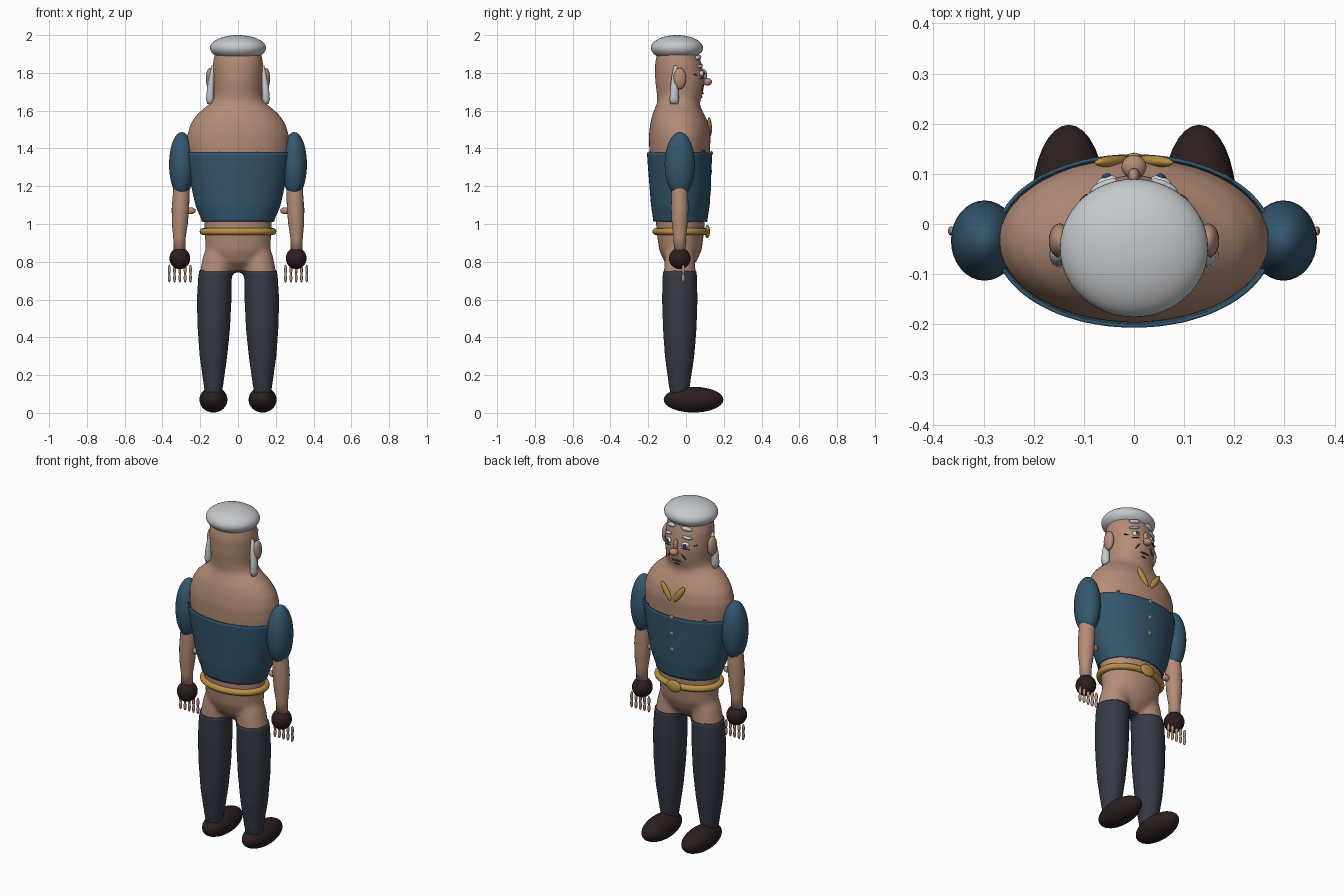
import bpy, bmesh, math
from mathutils import Matrix, Vector, Euler
from mathutils.bvhtree import BVHTree

cube = bpy.data.objects.get("Cube")
if cube:
    bpy.data.objects.remove(cube, do_unlink=True)


def material(name, rgb):
    m = bpy.data.materials.new(name)
    m.use_nodes = True
    m.diffuse_color = (*rgb, 1)
    m.node_tree.nodes["Principled BSDF"].inputs["Base Color"].default_value = (*rgb, 1)
    return m


skin = material("skin", (0.46, 0.265, 0.185))
grey = material("pale_grey", (0.56, 0.58, 0.6))
blue = material("shirt_blue", (0.034, 0.095, 0.155))
slate = material("trouser_slate", (0.036, 0.042, 0.06))
brown = material("dark_brown", (0.026, 0.013, 0.014))
gold = material("gold", (0.5, 0.28, 0.06))
white = material("eye_white", (0.75, 0.75, 0.72))
iris_blue = material("iris_blue", (0.02, 0.06, 0.2))
crease = material("crease_brown", (0.08, 0.035, 0.025))


def finish(name, bm, mat):
    bmesh.ops.recalc_face_normals(bm, faces=bm.faces[:])
    for f in bm.faces:
        f.smooth = True
    me = bpy.data.meshes.new(name)
    bm.to_mesh(me)
    bm.free()
    me.materials.append(mat)
    ob = bpy.data.objects.new(name, me)
    bpy.context.scene.collection.objects.link(ob)
    return ob


def ball(name, mat, loc, radii, rot=(0, 0, 0), segs=24):
    bm = bmesh.new()
    mtx = Matrix.LocRotScale(Vector(loc), Euler(rot), Vector(radii))
    bmesh.ops.create_uvsphere(bm, u_segments=segs, v_segments=segs // 2, radius=1, matrix=mtx)
    return finish(name, bm, mat)


def loft(bm, rings, n=32):
    """Skin a stack of ellipses given as (z, cx, rx, cy, ry)."""
    loops = []
    for z, cx, rx, cy, ry in rings:
        loops.append([bm.verts.new((cx + rx * math.cos(math.tau * i / n),
                                    cy + ry * math.sin(math.tau * i / n), z)) for i in range(n)])
    for a, b in zip(loops, loops[1:]):
        for i in range(n):
            bm.faces.new((a[i], a[(i + 1) % n], b[(i + 1) % n], b[i]))
    bm.faces.new(loops[0][::-1])
    bm.faces.new(loops[-1])


# Body: trunk, head and legs fused into one skin
trunk = [  # z, half width, back y, front y
    (0.75, 0.05, -0.06, 0.01), (0.8, 0.13, -0.115, 0.055), (0.86, 0.17, -0.142, 0.083),
    (0.95, 0.178, -0.155, 0.095), (1.02, 0.178, -0.16, 0.1), (1.1, 0.213, -0.172, 0.112),
    (1.2, 0.235, -0.18, 0.118), (1.3, 0.255, -0.188, 0.122), (1.4, 0.27, -0.195, 0.127),
    (1.47, 0.27, -0.197, 0.132), (1.53, 0.252, -0.19, 0.122), (1.58, 0.218, -0.178, 0.098),
    (1.62, 0.172, -0.162, 0.075), (1.65, 0.135, -0.152, 0.075), (1.69, 0.127, -0.155, 0.09),
    (1.76, 0.132, -0.164, 0.1), (1.85, 0.134, -0.165, 0.083), (1.92, 0.12, -0.15, 0.06)]
leg = [(0.09, 0.13, 0.038, -0.035, 0.042), (0.15, 0.13, 0.047, -0.035, 0.052),
       (0.3, 0.13, 0.068, -0.034, 0.073), (0.45, 0.128, 0.081, -0.033, 0.084),
       (0.6, 0.126, 0.086, -0.033, 0.089), (0.72, 0.122, 0.084, -0.033, 0.086),
       (0.82, 0.108, 0.08, -0.033, 0.08), (0.92, 0.085, 0.07, -0.033, 0.07)]
bm = bmesh.new()
loft(bm, [(z, 0, rx, (a + b) / 2, (b - a) / 2) for z, rx, a, b in trunk])
for s in (-1, 1):
    loft(bm, [(z, s * cx, rx, cy, ry) for z, cx, rx, cy, ry in leg])
body = finish("body", bm, skin)
mod = body.modifiers.new("fuse", "REMESH")
mod.mode, mod.voxel_size, mod.use_smooth_shade = "VOXEL", 0.014, True
mod = body.modifiers.new("soften", "SMOOTH")
mod.factor, mod.iterations = 0.5, 5
bpy.context.view_layer.update()
fused = bpy.data.meshes.new_from_object(body.evaluated_get(bpy.context.evaluated_depsgraph_get()))
body.modifiers.clear()
body.data = fused
bm = bmesh.new()
bm.from_mesh(fused)
tree = BVHTree.FromBMesh(bm)
bm.free()


# Shirt and trousers: regions of the body lifted off the skin
def garment(name, mat, low, high, lift):
    bm = bmesh.new()
    bm.from_mesh(fused)
    bm.normal_update()
    bmesh.ops.delete(bm, geom=[f for f in bm.faces if not low < f.calc_center_median().z < high],
                     context="FACES")
    offsets = [(v, v.normal.copy()) for v in bm.verts]
    for v, nrm in offsets:
        v.co += nrm * lift
    ob = finish(name, bm, mat)
    ob.data.materials.clear()
    ob.data.materials.append(mat)
    rim = ob.modifiers.new("rim", "SOLIDIFY")
    rim.thickness, rim.offset = lift, -1


garment("shirt", blue, 1.012, 1.385, 0.007)
garment("trousers", slate, 0.05, 0.752, 0.006)

# Arms, hands, feet and side hair, mirrored
for s, side in ((1, "left"), (-1, "right")):
    ball(side + "_sleeve", blue, (s * 0.298, -0.033, 1.315), (0.067, 0.08, 0.172), segs=32)
    bm = bmesh.new()
    loft(bm, [(z, s * cx, r, -0.033, r) for z, cx, r in (
        (1.3, 0.295, 0.04), (1.17, 0.3, 0.044), (1.08, 0.305, 0.046), (1.0, 0.308, 0.042),
        (0.93, 0.31, 0.033), (0.84, 0.31, 0.03))], 20)
    finish(side + "_forearm", bm, skin)
    ball(side + "_elbow_bump", skin, (s * 0.25, -0.033, 1.07), (0.027, 0.018, 0.018), segs=12)
    ball(side + "_glove", brown, (s * 0.308, -0.033, 0.818), (0.055, 0.057, 0.057))
    for i in range(5):
        x = s * (0.252 + 0.028 * i)
        for part, z, h in (("base", 0.757, 0.028), ("tip", 0.715, 0.026)):
            ball(f"{side}_finger_{i + 1}_{part}", skin, (x, -0.014, z), (0.008, 0.01, h), segs=10)
    ball(side + "_shoe", brown, (s * 0.13, 0.04, 0.07), (0.074, 0.158, 0.068), segs=32)
    ball(side + "_ear", skin, (s * 0.148, -0.033, 1.77), (0.022, 0.034, 0.057))
    bm = bmesh.new()
    loft(bm, [(z, s * cx, rx, cy, ry) for z, cx, rx, cy, ry in (
        (1.635, 0.148, 0.014, -0.062, 0.02), (1.66, 0.148, 0.021, -0.062, 0.025),
        (1.72, 0.145, 0.019, -0.062, 0.021), (1.78, 0.139, 0.013, -0.06, 0.016),
        (1.84, 0.133, 0.006, -0.055, 0.008))], 16)
    finish(side + "_side_hair", bm, grey)

# Cap
ball("cap", grey, (0, -0.048, 1.932), (0.148, 0.138, 0.068), segs=48)

# Belt and buckle
bm = bmesh.new()
n, m, tube = 64, 12, 0.018
grid = []
for i in range(n):
    a = math.tau * i / n
    grid.append([])
    for j in range(m):
        t = math.tau * j / m
        k = tube * math.cos(t)
        grid[i].append(bm.verts.new(((0.185 + k) * math.cos(a), -0.03 + (0.13 + k) * math.sin(a),
                                     0.96 + tube * math.sin(t))))
for i in range(n):
    for j in range(m):
        p, q = grid[i], grid[(i + 1) % n]
        bm.faces.new((p[j], q[j], q[(j + 1) % m], p[(j + 1) % m]))
finish("belt", bm, gold)
ball("belt_buckle", gold, (0, 0.113, 0.96), (0.046, 0.014, 0.035))


# Details resting on the surface at a given x and z
def stick(name, mat, x, z, radii, tilt=0, out=0.0):
    hit = tree.ray_cast(Vector((x, 1, z)), Vector((0, -1, 0)))[0]
    turn = -x * 7 if z > 1.6 else -x * 2
    ball(name, mat, (x, hit.y + out, z), radii, (0, tilt, turn), 16)


for i, z in enumerate((1.375, 1.28, 1.185)):
    stick(f"shirt_button_{i + 1}", gold, 0, z, (0.013, 0.008, 0.013), out=0.009)

stick("nose_bridge", skin, 0, 1.785, (0.013, 0.018, 0.035))
stick("nose_tip", skin, 0, 1.752, (0.025, 0.024, 0.02), out=0.016)
stick("mouth", crease, 0, 1.693, (0.03, 0.006, 0.005))
stick("chin_crease", crease, 0, 1.672, (0.016, 0.006, 0.004))

for s, side in ((1, "left"), (-1, "right")):
    stick(side + "_collar", gold, s * 0.042, 1.515, (0.018, 0.012, 0.06), s * 0.6, 0.004)
    stick(side + "_eye", white, s * 0.055, 1.797, (0.022, 0.012, 0.015), out=0.003)
    stick(side + "_iris", iris_blue, s * 0.055, 1.797, (0.01, 0.006, 0.01), out=0.014)
    stick(side + "_eyebrow", grey, s * 0.06, 1.836, (0.03, 0.011, 0.008), s * 0.2, 0.004)
    stick(side + "_forelock", grey, s * 0.05, 1.882, (0.032, 0.014, 0.012), s * 0.15, 0.002)
    stick(side + "_eye_crease", crease, s * 0.058, 1.772, (0.024, 0.005, 0.003), s * 0.15)
    stick(side + "_cheek_crease", crease, s * 0.046, 1.722, (0.004, 0.006, 0.022), -s * 0.6)
    stick(side + "_temple_crease", crease, s * 0.098, 1.79, (0.013, 0.006, 0.003), -s * 0.2)
